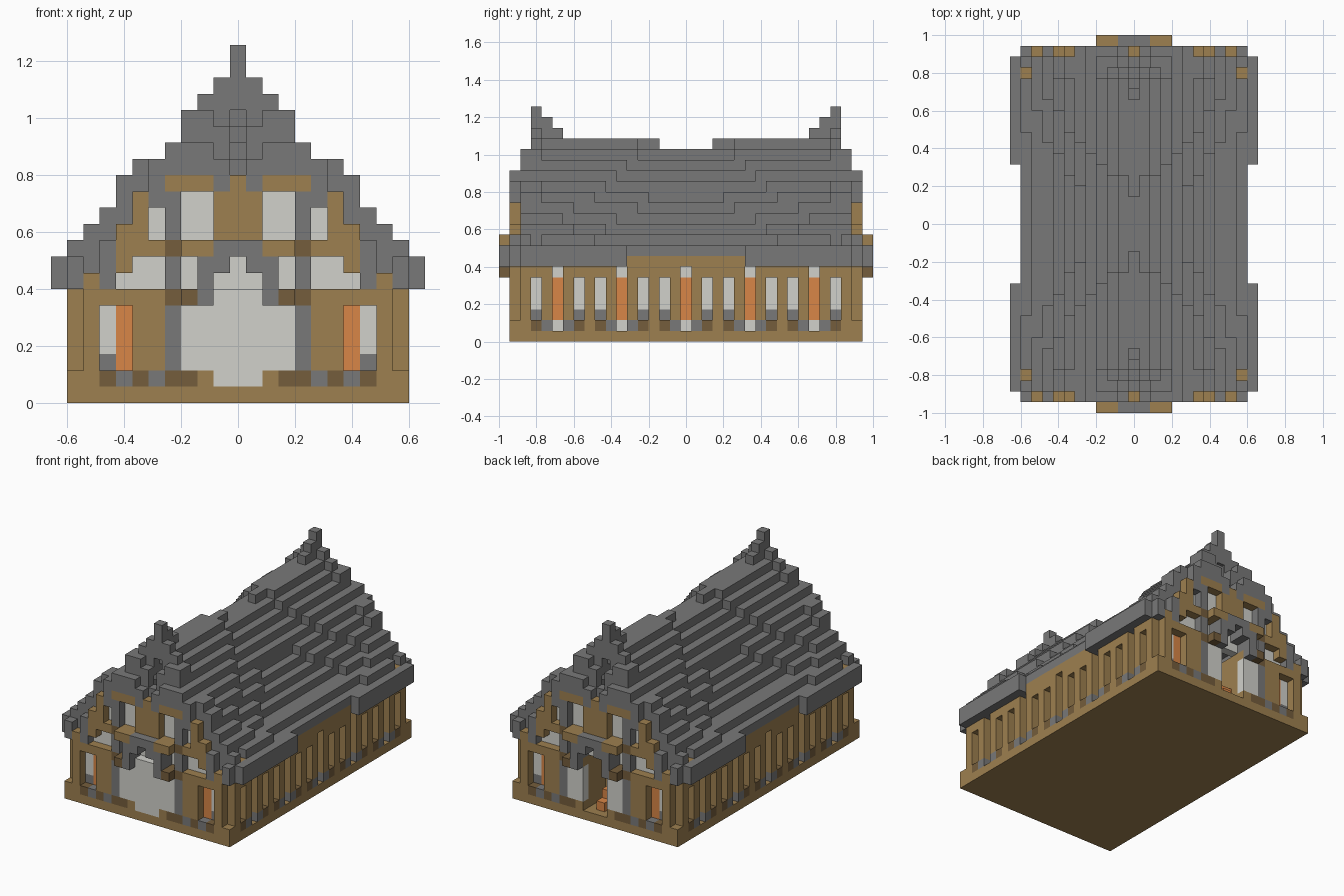
import bpy, bmesh
from mathutils import Vector

if "Cube" in bpy.data.objects:
    bpy.data.objects.remove(bpy.data.objects["Cube"], do_unlink=True)

V = 2 / 35  # edge of one block


def material(name, rgb):
    m = bpy.data.materials.new(name)
    m.use_nodes = True
    m.diffuse_color = (*rgb, 1)
    m.node_tree.nodes["Principled BSDF"].inputs["Base Color"].default_value = (*rgb, 1)
    return m


MATS = [
    material("oak wood", (0.34, 0.215, 0.079)),
    material("grey stone", (0.19, 0.19, 0.19)),
    material("pale plaster", (0.64, 0.64, 0.6)),
    material("orange shutter", (0.69, 0.24, 0.063)),
    material("dark timber", (0.176, 0.11, 0.045)),
]
KEY = {"W": 0, "G": 1, "L": 2, "O": 3, "B": 4, "g": 1}
cells = {}  # block position -> (part, colour)


def put(part, x, y, z, key):
    cells[x, y, z] = (part, KEY[key])


def mirrored(x):
    return {x, -x}


# Stepped roof: concave sagging slopes, a raised rib and a lower verge at each gable
RIB = [22, 20, 19, 18, 16, 15, 15, 14, 12, 11, 10, 9]
VERGE = [15, 17, 18, 18, 16, 15, 15, 14, 12, 11, 10, 9]
SAG_REACH = [2, 4, 4, 5, 6, 7, 8, 10, 11, 10, 8, -1]
DEEP_REACH = {5: 3, 6: 4, 7: 6, 8: 7}


def roof_top(x, y):
    if y == 15:
        return VERGE[x]
    if y == 14:
        return RIB[x]
    if x == 0 and y >= 12:
        return y + 8
    sag = (y <= SAG_REACH[x]) + (y <= DEEP_REACH.get(x, -1))
    return min(19, 20 - x) - sag


for x in range(-11, 12):
    for y in range(-15, 16):
        ax, ay = abs(x), abs(y)
        if ax == 11 and ay < 6:
            continue
        top = roof_top(ax, ay)
        low = 7 if ay == 15 else max(7, top - 4)
        brace = ax == 10 and ay == 14
        if brace:
            top = 9
        for z in range(low, top):
            put("roof", x, y, z, "W" if brace else "G")

# Solid floor slab
for x in range(-10, 11):
    for y in range(-16, 17):
        put("base", x, y, 0, "W")

# Long side walls: odd bays are posts, even bays are recessed windows
for x in (-10, 10):
    inner = 9 if x > 0 else -9
    for y in range(-16, 17):
        ay = abs(y)
        shutter = ay % 6 == 0
        post = ay % 2 == 1 or ay == 16
        sill = "W"
        if ay < 15:
            sill = "L" if shutter else "G" if post and ay % 6 != 3 else "W" if post else "B"
        put("side_walls", inner if sill == "L" else x, y, 1, sill)
        if ay == 16:
            continue
        for z in range(2, 7):
            if post:
                put("side_walls", x, y, z, "W")
            elif z == 6:
                put("side_walls", inner if shutter else x, y, z, "L" if shutter else "W")
            else:
                put("side_walls", inner, y, z, "O" if shutter else "g" if z == 2 else "L")
        if ay <= 5:
            put("side_walls", x, y, 7, "W")

# End walls: half elevations from the centre outwards, listed bottom to top
ROWS = [
    "LLWBBGBGBWW",
    "LLLLGWWOgW.",
    "LLLLGWWOLW.",
    "LLLLGWWOLW.",
    "LLLLGWWOLW.",
    "LLWBBWWWWW.",
    "LLGLGLLLGWG",
    "LGGLGLLWG.G",
    "GGWWBWWWG..",
    "WWLLGLWW...",
    "WWLLGLW....",
    "WWLLGGW....",
    "WGWWWG.....",
    ".GGGGG.....",
    "..GGG......",
]
PORCH = {6: "..GB", 7: "..G.", 8: ".GG.", 9: "GGWW"}

for side, name in ((-1, "front_wall"), (1, "back_wall")):
    for z, row in enumerate(ROWS, 1):
        for ax, key in enumerate(row):
            doorway = side > 0 and ax <= 1 and z <= 6
            if key == "." or doorway:
                continue
            # the big door leaves are flush, other panes sit one block back
            flush = ax <= 3 and z <= 6 or z == 1
            depth = 15 if key in "LOg" and not flush else 16
            for x in mirrored(ax):
                put(name, x, side * depth, z, key)
    # Projecting arch over the door
    for z, row in PORCH.items():
        for ax, key in enumerate(row):
            if key != ".":
                for x in mirrored(ax):
                    put(name.replace("wall", "porch_arch"), x, side * 17, z, key)

# Vestibule behind the open back doorway, with a small stepped seat
for z in range(1, 7):
    for x in range(-2, 3):
        put("vestibule", x, 12, z, "W")
    for x in (-2, 2):
        for y in (13, 14, 15):
            put("vestibule", x, y, z, "W")
for x, y, z in ((0, 14, 1), (0, 14, 2), (-1, 14, 1), (-1, 14, 2), (0, 15, 1)):
    put("seat", x, y, z, "O")

# Turn each part's blocks into one mesh of outer faces
AXES = [Vector(a) for a in ((1, 0, 0), (0, 1, 0), (0, 0, 1))]
CORNERS = ((-1, -1), (1, -1), (1, 1), (-1, 1))


def build(part):
    bm = bmesh.new()
    for pos, (owner, colour) in cells.items():
        if owner != part:
            continue
        centre = Vector(pos) + AXES[2] / 2
        for i in range(3):
            u, w = AXES[(i + 1) % 3], AXES[(i + 2) % 3]
            for s in (-1, 1):
                n = AXES[i] * s
                if tuple(int(a) for a in Vector(pos) + n) in cells:
                    continue
                quad = [bm.verts.new((centre + (n + u * a * s + w * b) / 2) * V)
                        for a, b in CORNERS]
                bm.faces.new(quad).material_index = colour
    bmesh.ops.remove_doubles(bm, verts=bm.verts, dist=V / 100)
    bmesh.ops.dissolve_limit(bm, angle_limit=0.01, verts=bm.verts,
                             edges=bm.edges, delimit={"MATERIAL"})
    mesh = bpy.data.meshes.new(part)
    bm.to_mesh(mesh)
    bm.free()
    for m in MATS:
        mesh.materials.append(m)
    bpy.context.collection.objects.link(bpy.data.objects.new(part, mesh))


for part in sorted({owner for owner, _ in cells.values()}):
    build(part)
